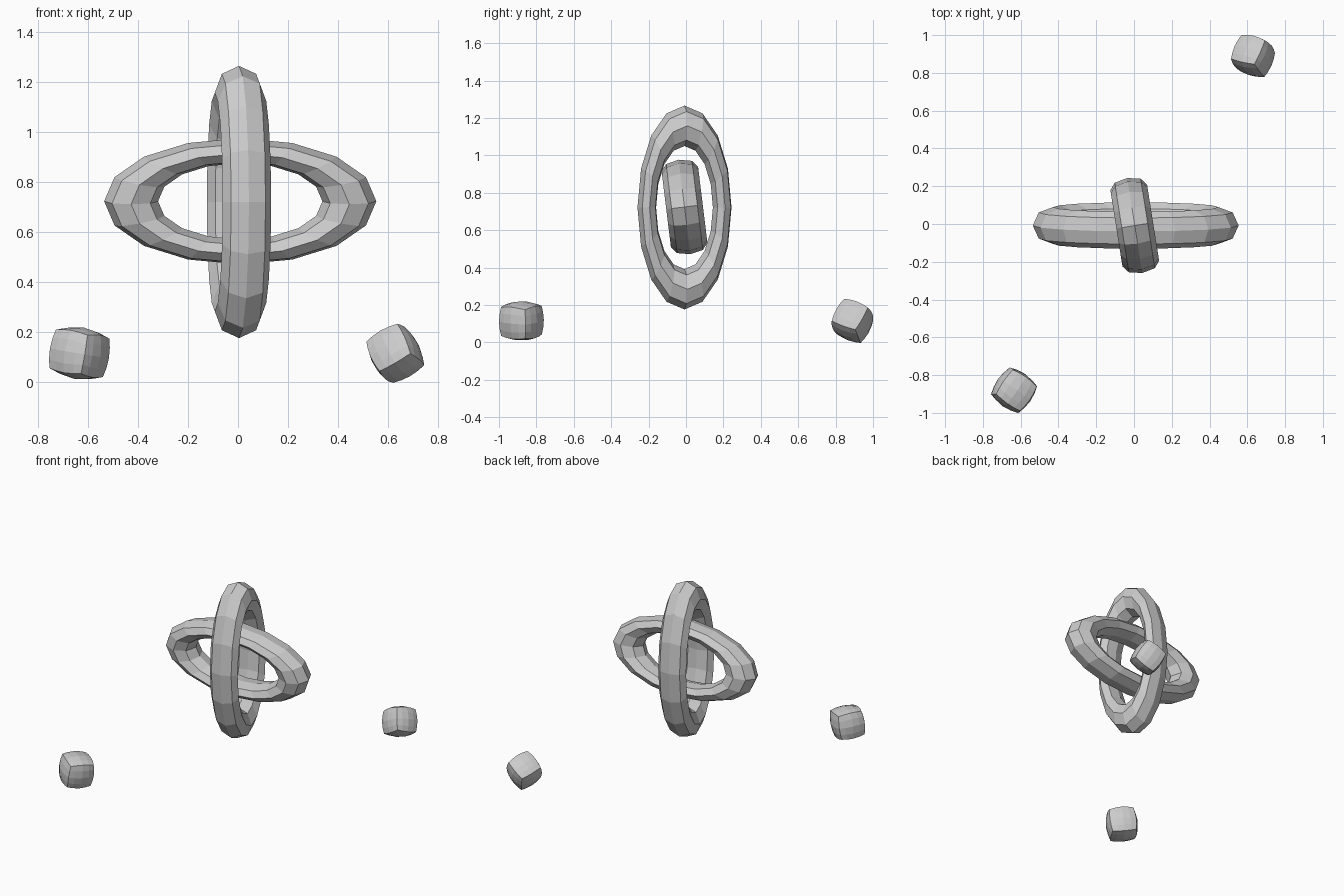
import bpy, bmesh
from math import radians
from mathutils import Vector, Matrix

if "Cube" in bpy.data.objects:
    bpy.data.objects.remove(bpy.data.objects["Cube"])


def ring(name, loc, rot, scale):
    # low-poly torus squashed into an oval link
    bpy.ops.mesh.primitive_torus_add(major_segments=16, minor_segments=8,
                                     major_radius=0.437, minor_radius=0.108)
    ob = bpy.context.object
    ob.name = name
    ob.scale = scale
    ob.rotation_euler = rot
    ob.location = loc
    return ob


def rounded_cube(name, loc, axes, half=0.115, roundness=0.55):
    # gridded cube blended towards a sphere, then tumbled and fitted to size
    bm = bmesh.new()
    bmesh.ops.create_cube(bm, size=2.0)
    bmesh.ops.subdivide_edges(bm, edges=bm.edges[:], cuts=3, use_grid_fill=True)
    rot = Matrix(axes).transposed()
    for v in bm.verts:
        v.co = rot @ v.co.lerp(v.co.normalized() * 1.25, roundness)
    size = sum(max(abs(v.co[i]) for v in bm.verts) for i in range(3)) / 3
    for v in bm.verts:
        v.co *= half / size
    bmesh.ops.recalc_face_normals(bm, faces=bm.faces[:])
    me = bpy.data.meshes.new(name)
    bm.to_mesh(me)
    bm.free()
    ob = bpy.data.objects.new(name, me)
    ob.location = loc
    bpy.context.collection.objects.link(ob)
    return ob


def frame(a, b):
    # right-handed orthonormal axes from two rough directions
    a = Vector(a).normalized()
    b = Vector(b)
    b = (b - a * b.dot(a)).normalized()
    return a, b, a.cross(b)


# wide link: oval in the x-z plane, top leaning forward
ring("wide_ring", (0.009, -0.008, 0.724), (radians(90 + 7), 0, 0),
     (1.0, 0.467, 0.91))

# tall link: oval in the y-z plane, turned about z
# (local x becomes world z, local y becomes world y)
tall = ring("tall_ring", (0.004, -0.008, 0.721), (0, 0, 0), (1.0, 0.467, 0.91))
tall.rotation_euler = (Matrix.Rotation(radians(9), 3, 'Z')
                       @ Matrix.Rotation(radians(-90), 3, 'Y')).to_euler()

# two tumbled rounded blocks on the ground
rounded_cube("front_block", (-0.635, -0.88, 0.115),
             frame((0.81, -0.57, -0.14), (0.57, 0.81, -0.09)))
rounded_cube("back_block", (0.63, 0.89, 0.115),
             frame((-0.36, 0.46, 0.81), (-0.39, -0.87, 0.33)))
